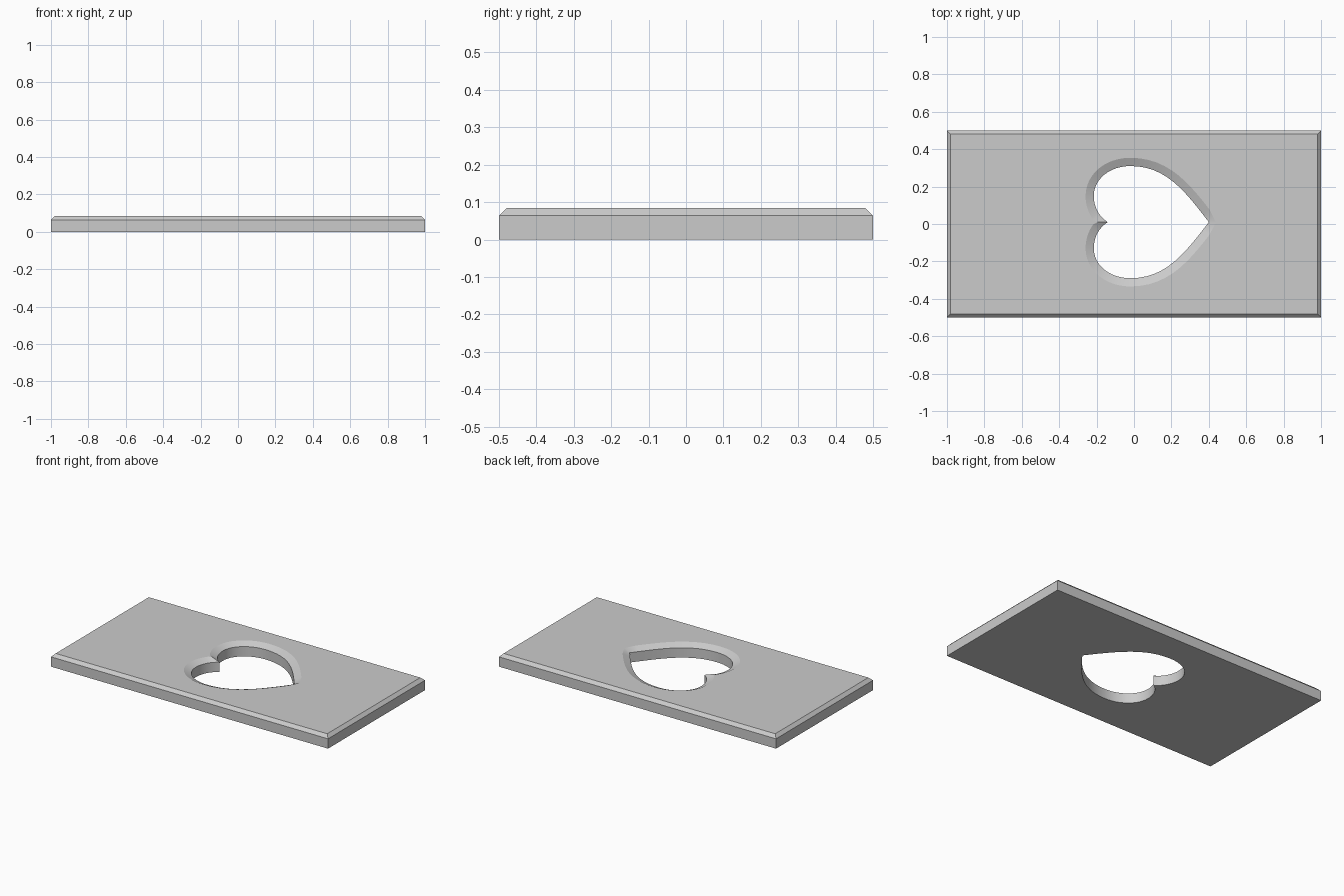
import bpy, bmesh
from mathutils import Vector
from mathutils.geometry import interpolate_bezier

if "Cube" in bpy.data.objects:
    bpy.data.objects.remove(bpy.data.objects["Cube"])

TOP, MID, INSET, FLARE, CY = 0.084, 0.064, 0.02, 0.044, 0.01

# Half heart outline: cusp -> lobe -> tip, as three bezier spans
spans = [((-0.14, 0), (-0.19, 0.03), (-0.215, 0.085), (-0.215, 0.14)),
         ((-0.215, 0.14), (-0.215, 0.23), (-0.13, 0.30), (-0.02, 0.30)),
         ((-0.02, 0.30), (0.17, 0.30), (0.27, 0.17), (0.40, 0))]
half = [Vector((-0.14, 0))]
for s in spans:
    half += [Vector(p[:2]) for p in interpolate_bezier(*[Vector((*q, 0)) for q in s], 13)[1:]]

# Flared outline: offset outward, cleaned up at the cusp and tip
flared = []
for i, p in enumerate(half):
    if i == len(half) - 1:
        flared.append(Vector((0.438, 0)))
        continue
    t = (half[i + 1] - half[max(i - 1, 0)]).normalized()
    q = p + Vector((-t.y, t.x)) * FLARE
    flared.append(q if i and q.y > 0.002 else Vector((-0.195, 0)))


def mirrored(pts):
    return pts + [Vector((p.x, -p.y)) for p in pts[-2:0:-1]]


bm = bmesh.new()


def ring(pts, z, cy=0.0):
    return [bm.verts.new((p[0], p[1] + cy, z)) for p in pts]


def bridge(a, b):
    n = len(a)
    return [bm.faces.new((a[i], a[(i + 1) % n], b[(i + 1) % n], b[i])) for i in range(n)]


def rect(d):
    x, y = 1 - d, 0.5 - d
    return [(-x, -y), (x, -y), (x, y), (-x, y)]


# Plate sides with chamfered top edge
r0, r1, r2 = ring(rect(0), 0), ring(rect(0), MID), ring(rect(INSET), TOP)
bridge(r0, r1)
bridge(r1, r2)

# Heart hole: straight wall and flared rim
inner, outer = mirrored(half), mirrored(flared)
h0, h1, h2 = ring(inner, 0, CY), ring(inner, MID, CY), ring(outer, TOP, CY)
for f in bridge(h0, h1) + bridge(h1, h2):
    f.smooth = True
bmesh.ops.remove_doubles(bm, verts=bm.verts[:], dist=1e-4)

# Top and bottom faces around the hole
for z in (0, TOP):
    edges = [e for e in bm.edges if e.is_boundary and all(abs(v.co.z - z) < 1e-5 for v in e.verts)]
    bmesh.ops.triangle_fill(bm, edges=edges, use_beauty=True, normal=(0, 0, 1))
bmesh.ops.recalc_face_normals(bm, faces=bm.faces[:])

# Keep hard edges crisp
for e in bm.edges:
    if len(e.link_faces) == 2 and e.calc_face_angle(0) > 0.6:
        e.smooth = False

mesh = bpy.data.meshes.new("plate_with_heart_hole")
bm.to_mesh(mesh)
bm.free()
obj = bpy.data.objects.new("plate_with_heart_hole", mesh)
bpy.context.collection.objects.link(obj)
